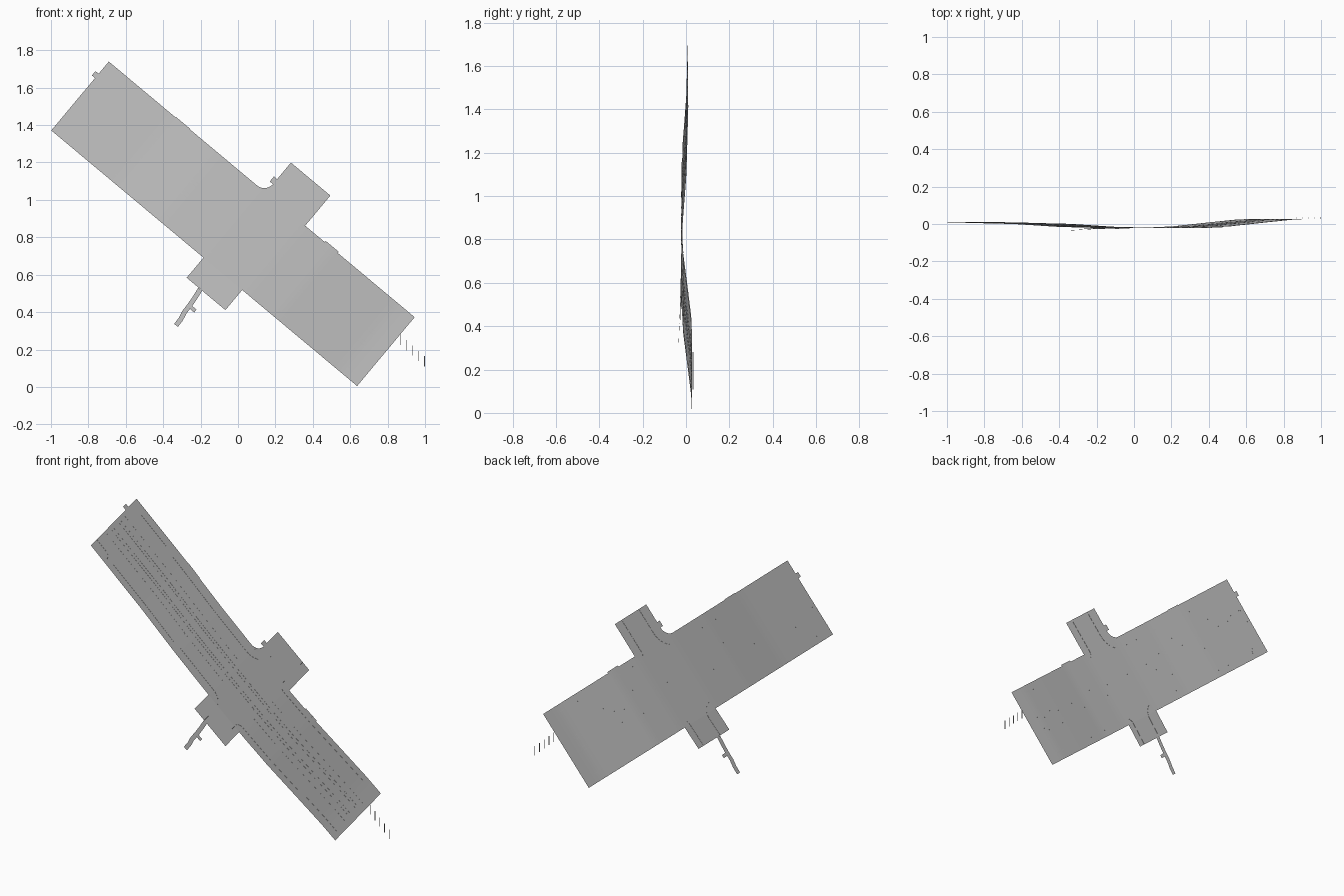
import bpy, bmesh, math
from mathutils import Vector

cube = bpy.data.objects.get("Cube")
if cube:
    bpy.data.objects.remove(cube, do_unlink=True)

asphalt = bpy.data.materials.new("asphalt_grey")
asphalt.use_nodes = True
GREY = (0.55, 0.55, 0.55, 1)
asphalt.diffuse_color = GREY
asphalt.node_tree.nodes["Principled BSDF"].inputs["Base Color"].default_value = GREY

# Road frame: u runs along the road, v across it
ALONG = Vector((0.767, 0, -0.641))
ACROSS = Vector((0.641, 0, 0.767))
CENTRE = Vector((-0.027, 0, 0.872))
HALF, SIDE = 1.066, 0.24
SAG = [(-1.1, .010), (-.62, .001), (-.3, -.015), (0, -.021), (.3, -.02),
       (.5, -.013), (.75, .008), (.95, .024), (1.1, .028)]


def sag(u):
    u = max(SAG[0][0], min(SAG[-1][0], u))
    for (a, ya), (b, yb) in zip(SAG, SAG[1:]):
        if u <= b:
            return ya + (yb - ya) * (u - a) / (b - a)


def place(u, v, lift=0):
    p = CENTRE + ALONG * u + ACROSS * v
    p.y = sag(u) + 0.035 * min(0, v + SIDE) + lift
    return p


def finish(name, bm, smooth=True):
    bmesh.ops.remove_doubles(bm, verts=bm.verts, dist=1e-5)
    bmesh.ops.recalc_face_normals(bm, faces=bm.faces)
    mesh = bpy.data.meshes.new(name)
    bm.to_mesh(mesh)
    bm.free()
    mesh.materials.append(asphalt)
    for f in mesh.polygons:
        f.use_smooth = smooth
    obj = bpy.data.objects.new(name, mesh)
    bpy.context.collection.objects.link(obj)
    return obj


def sheet(name, u0, u1, v0, v1, nu, nv):
    bm = bmesh.new()
    rows = [[bm.verts.new(place(u0 + (u1 - u0) * i / nu, v0 + (v1 - v0) * j / nv))
             for j in range(nv + 1)] for i in range(nu + 1)]
    for a, b in zip(rows, rows[1:]):
        for j in range(nv):
            bm.faces.new((a[j], b[j], b[j + 1], a[j + 1]))
    return finish(name, bm)


def ribbon(bm, pts, width, thick=0):
    """Strip along a path, flat or with a thin box section."""
    pts = [Vector(p) for p in pts]
    rings = []
    for i, p in enumerate(pts):
        d = (pts[min(i + 1, len(pts) - 1)] - pts[max(i - 1, 0)]).normalized()
        n = Vector((-d.y, d.x)) * width / 2
        a, b = p - n, p + n
        corners = [(a, -thick), (b, -thick), (b, thick), (a, thick)] if thick else [(a, 0), (b, 0)]
        rings.append([bm.verts.new(place(q.x, q.y, t)) for q, t in corners])
    for r, s in zip(rings, rings[1:]):
        for k in range(4 if thick else 1):
            m = (k + 1) % len(r)
            bm.faces.new((r[k], r[m], s[m], s[k]))


def line(u0, u1, v, step=0.06):
    n = max(1, round((u1 - u0) / step))
    return [(u0 + (u1 - u0) * i / n, v) for i in range(n + 1)]


def arc(cu, cv, r, a0, a1, n=8):
    return [(cu + r * math.cos(math.radians(a0 + (a1 - a0) * i / n)),
             cv + r * math.sin(math.radians(a0 + (a1 - a0) * i / n))) for i in range(n + 1)]


# Carriageway and side streets
sheet("main_road", -HALF, HALF, -SIDE, SIDE, 64, 8)
sheet("upper_side_street", 0.028, 0.303, SIDE, 0.45, 8, 6)
sheet("lower_side_street", -0.005, 0.265, -0.38, -SIDE, 8, 5)

# Rounded pavement corner beside the upper street
bm = bmesh.new()
rim = [(0.028, SIDE)] + arc(-0.032, SIDE + 0.06, 0.06, 0, -90)
bm.faces.new([bm.verts.new(place(*p)) for p in rim])
finish("upper_corner", bm)

# Small projections on the outline
for name, box in {"end_tab": (-1.088, -HALF, 0.125, 0.155),
                  "edge_tab": (0.44, 0.53, SIDE, 0.248),
                  "far_edge_tab": (-0.6, -0.5, SIDE, 0.243),
                  "corner_tab": (0.006, 0.028, 0.3, 0.335)}.items():
    sheet(name, *box, 2, 1)

# Footpath with a short branch
bm = bmesh.new()
ribbon(bm, [(.09, -.38), (.097, -.43), (.102, -.48), (.104, -.53), (.113, -.57), (.115, -.612)], 0.026)
ribbon(bm, [(.113, -.487), (.145, -.487)], 0.02)
finish("footpath", bm)

# Rails and lane dashes
bm = bmesh.new()
for v, dash, gap in ((.046, .024, .01), (.026, .024, .01), (-.029, .024, .01),
                     (-.05, .024, .01), (.09, .01, .014), (-.095, .01, .014)):
    u = -HALF + 0.02
    while u + dash < HALF - 0.02:
        if abs(v) < 0.08 or not 0 < u < 0.26:
            ribbon(bm, [(u, v), (u + dash, v)], 0.004, 0.0012)
        u += dash + gap
finish("lane_dashes", bm, False)

# Kerbs, with curved returns into the side streets
bm = bmesh.new()
kerbs = [
    line(-.98, -.76, .19), line(-.7, -.04, .178) + arc(-.02, .293, .115, -80, 0) + [(.095, .45)],
    [(.245, .45), (.245, .27)] + arc(.285, .24, .04, 180, 270) + line(.33, .95, .2),
    [(-HALF, -.18), (-1.0, -.18)] + arc(-.98, -.21, .03, 90, 0),
    line(-.9, -.35, -.2), line(-.3, -.02, -.19) + arc(0, -.267, .077, 80, 0) + [(.077, -.38)],
    [(.222, -.38), (.222, -.25)] + arc(.262, -.24, .04, 180, 90) + line(.31, .72, -.2),
    line(.78, 1.04, -.19)]
for path in kerbs:
    ribbon(bm, path, 0.004, 0.0012)
finish("kerbs", bm, False)

# Row of slender markers past the lower end of the road
for i in range(5):
    x, z, h = 0.87 + 0.0318 * i, 0.225 - 0.029 * i, 0.055
    bm = bmesh.new()
    bmesh.ops.create_cube(bm, size=1)
    for vert in bm.verts:
        vert.co = Vector((x + vert.co.x * 0.003, 0.032 + vert.co.y * 0.003, z + h / 2 + vert.co.z * h))
    finish(f"marker_{i + 1}", bm, False)
